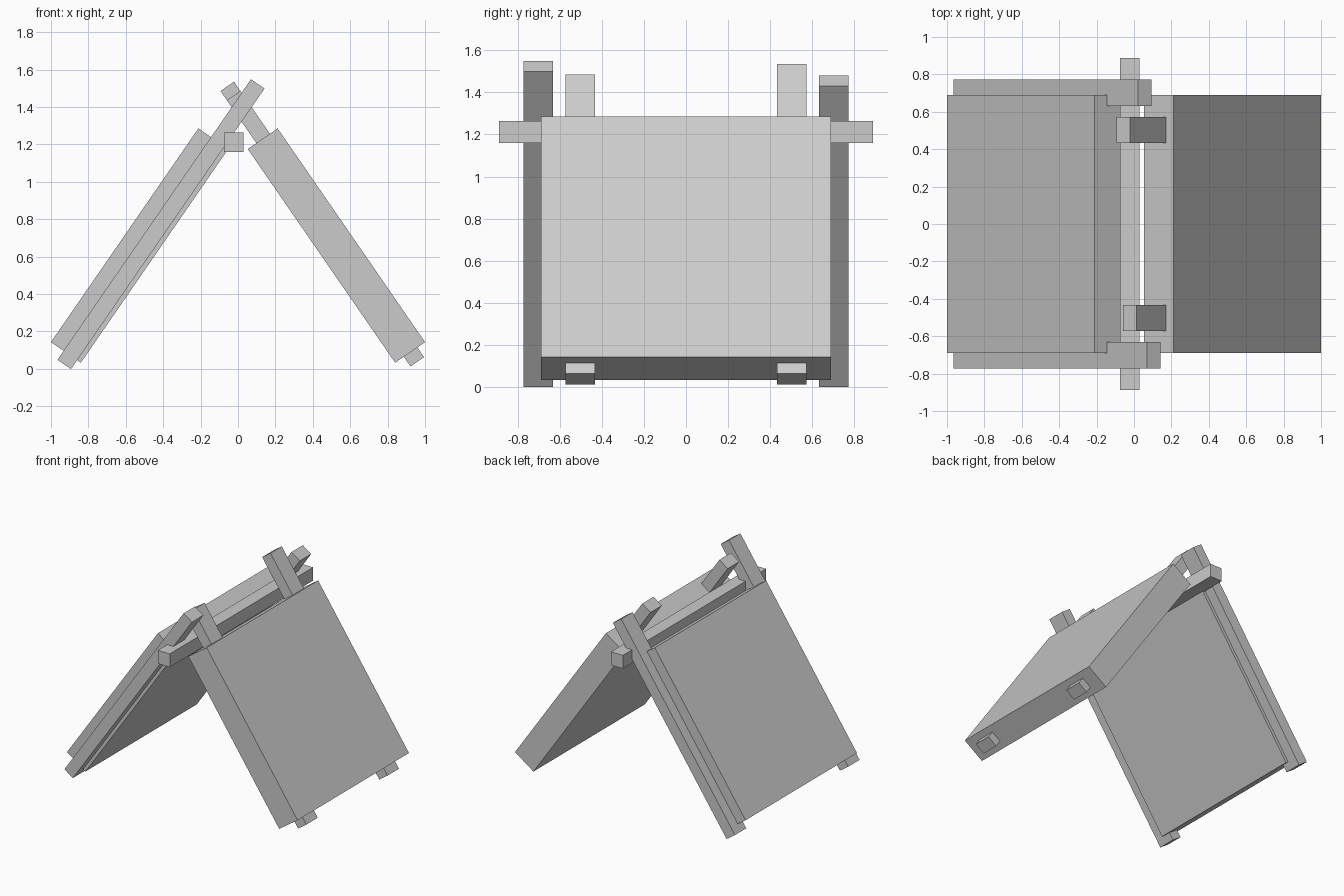
import bpy
from math import radians, sin, cos

if "Cube" in bpy.data.objects:
    bpy.data.objects.remove(bpy.data.objects["Cube"])

ANGLE = radians(55.4)


def box(name, size, center, tilt=0.0):
    bpy.ops.mesh.primitive_cube_add(size=1, location=center, rotation=(0, tilt, 0))
    ob = bpy.context.object
    ob.name = name
    ob.scale = size
    bpy.ops.object.transform_apply(location=False, rotation=False, scale=True)
    return ob


def sloped(name, side, along, depth, ys):
    """Box leaning on one side; along/depth are measured from the outer foot corner."""
    a, d = sum(along) / 2, sum(depth) / 2
    x = 1.0 - a * cos(ANGLE) - d * sin(ANGLE)
    z = 0.143 + a * sin(ANGLE) - d * cos(ANGLE)
    size = (along[1] - along[0], ys[1] - ys[0], depth[1] - depth[0])
    box(name, size, (side * x, sum(ys) / 2, z), side * ANGLE)


# leaning panels
for side, label in ((-1, "left"), (1, "right")):
    sloped(label + "_panel", side, (0, 1.388), (0, 0.194), (-0.69, 0.69))

# poles of the left panel, flanking its edges
sloped("left_front_pole", -1, (-0.058, 1.764), (0.082, 0.17), (-0.772, -0.632))
sloped("left_back_pole", -1, (-0.058, 1.68), (0.082, 0.17), (0.632, 0.772))

# poles running through the right panel
sloped("right_front_pole", 1, (-0.063, 1.666), (0.05, 0.138), (-0.573, -0.433))
sloped("right_back_pole", 1, (-0.063, 1.726), (0.05, 0.138), (0.433, 0.573))

# ridge beam resting in the crossed poles
box("ridge_beam", (0.104, 1.776, 0.104), (-0.022, 0, 1.212))
